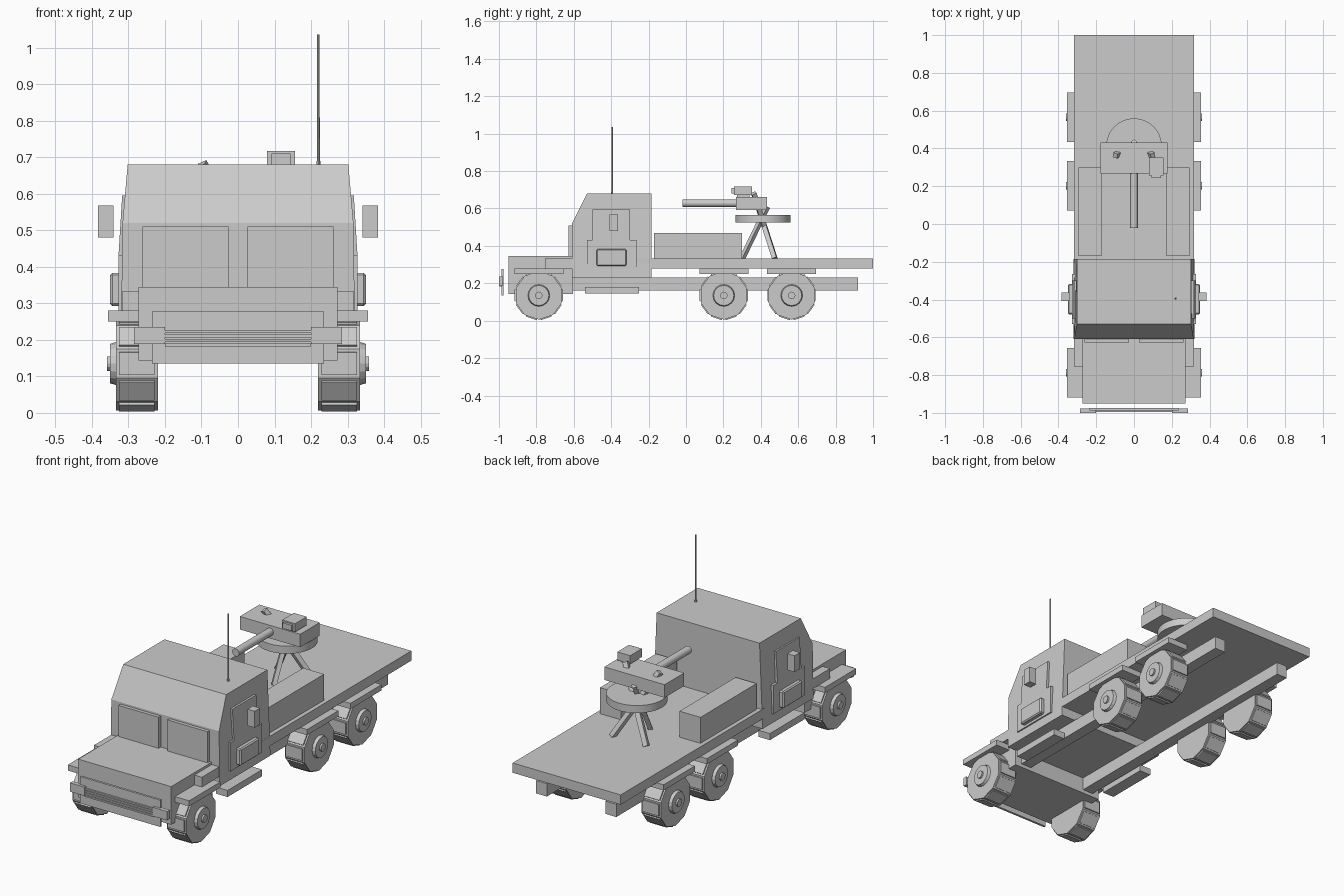
import bpy, bmesh, math
from mathutils import Vector, Matrix

cube = bpy.data.objects.get("Cube")
if cube:
    bpy.data.objects.remove(cube)

grey = bpy.data.materials.new("plain grey")
grey.use_nodes = True
grey.diffuse_color = (0.6, 0.6, 0.6, 1)
grey.node_tree.nodes["Principled BSDF"].inputs["Base Color"].default_value = (0.6, 0.6, 0.6, 1)


def finish(name, bm):
    bmesh.ops.recalc_face_normals(bm, faces=bm.faces[:])
    mesh = bpy.data.meshes.new(name)
    bm.to_mesh(mesh)
    bm.free()
    mesh.materials.append(grey)
    obj = bpy.data.objects.new(name, mesh)
    bpy.context.collection.objects.link(obj)
    return obj


def smooth(obj):
    bpy.ops.object.select_all(action='DESELECT')
    bpy.context.view_layer.objects.active = obj
    obj.select_set(True)
    bpy.ops.object.shade_smooth_by_angle(angle=math.radians(35))


def box(name, x, y, z):
    """Box from (min, max) ranges on each axis."""
    bm = bmesh.new()
    bmesh.ops.create_cube(bm, size=1)
    for v in bm.verts:
        for i, (lo, hi) in enumerate((x, y, z)):
            v.co[i] = lo if v.co[i] < 0 else hi
    return finish(name, bm)


def pair(name, x, y, z):
    """The same box on both sides."""
    box("left_" + name, x, y, z)
    box("right_" + name, (-x[1], -x[0]), y, z)


def rod(name, a, b, r, sides=16, r2=None):
    """Cylinder from point a to point b."""
    a, b = Vector(a), Vector(b)
    bm = bmesh.new()
    turn = (b - a).to_track_quat('Z', 'Y').to_matrix().to_4x4()
    bmesh.ops.create_cone(bm, cap_ends=True, segments=sides, radius1=r,
                          radius2=r if r2 is None else r2, depth=(b - a).length,
                          matrix=Matrix.Translation((a + b) / 2) @ turn)
    return finish(name, bm)


def prism(name, profile, x0, x1):
    """Side (y, z) profile stretched across x."""
    bm = bmesh.new()
    face = bm.faces.new([bm.verts.new((x0, y, z)) for y, z in profile])
    out = bmesh.ops.extrude_face_region(bm, geom=[face])["geom"]
    for v in out:
        if isinstance(v, bmesh.types.BMVert):
            v.co.x = x1
    return finish(name, bm)


def wheel(name, side, y):
    """Faceted tyre with raised tread blocks, hub and cap."""
    z, r, n = 0.135, 0.129, 10
    bm = bmesh.new()
    bmesh.ops.create_cone(bm, cap_ends=True, segments=n, radius1=r, radius2=r, depth=0.115,
                          matrix=Matrix.Translation((side * 0.277, y, z))
                          @ Matrix.Rotation(math.pi / 2, 4, 'Y')
                          @ Matrix.Rotation(math.pi / n, 4, 'Z'))
    treads = [f for f in bm.faces if len(f.verts) == 4]
    bmesh.ops.recalc_face_normals(bm, faces=bm.faces[:])
    bmesh.ops.inset_individual(bm, faces=treads, thickness=0.012)
    bmesh.ops.inset_individual(bm, faces=treads, thickness=0.001, depth=0.006)
    finish(name + "_tyre", bm)
    rod(name + "_hub", (side * 0.33, y, z), (side * 0.35, y, z), 0.06, 16, 0.054)
    rod(name + "_cap", (side * 0.35, y, z), (side * 0.359, y, z), 0.02, 12)


# Chassis and load bed
box("load_bed", (-0.317, 0.317), (-0.755, 1), (0.28, 0.332))
pair("chassis_rail", (0.172, 0.235), (-0.61, 0.92), (0.162, 0.23))
pair("side_step", (0.25, 0.317), (-0.54, -0.25), (0.145, 0.18))
pair("storage_box", (0.172, 0.295), (-0.17, 0.3), (0.332, 0.47))

# Wheels with flat mudguards
for axle, y in (("front", -0.787), ("middle", 0.202), ("rear", 0.565)):
    pair(axle + "_mudguard", (0.235, 0.356), (y - 0.131, y + 0.131), (0.25, 0.28))
    for label, side in (("left", 1), ("right", -1)):
        wheel(f"{label}_{axle}_wheel", side, y)

# Hood and front bumper
box("hood", (-0.273, 0.273), (-0.95, -0.605), (0.143, 0.345))
box("bumper_plate", (-0.235, 0.235), (-0.987, -0.975), (0.135, 0.277))
pair("bumper_end", (0.2, 0.285), (-1, -0.978), (0.188, 0.235))
for i in range(4):
    z = 0.182 + i * 0.012
    box(f"grille_bar_{i + 1}", (-0.2, 0.2), (-0.996, -0.984), (z, z + 0.008))

# Cab, narrowing towards the roof
cab = prism("cab", [(-0.61, 0.23), (-0.61, 0.52), (-0.53, 0.68), (-0.185, 0.68), (-0.185, 0.23)], -1, 1)
for v in cab.data.vertices:
    width = 0.302 if v.co.z > 0.6 else 0.316 if v.co.z > 0.4 else 0.32
    v.co.x *= width
pair("windshield_pane", (0.026, 0.261), (-0.628, -0.605), (0.345, 0.51))

# Doors, door panels and mirrors
door = [(-0.53, 0.28), (-0.53, 0.432), (-0.5, 0.432), (-0.5, 0.595),
        (-0.3, 0.595), (-0.3, 0.432), (-0.265, 0.432), (-0.265, 0.28)]
for label, side in (("left", 1), ("right", -1)):
    leaf = prism(label + "_door", door, side * 0.295, side * 0.327)
    for v in leaf.data.vertices:
        if v.co.z > 0.5:
            v.co.x -= side * 0.01
    panel = prism(label + "_door_panel", [(-0.478, 0.293), (-0.478, 0.383), (-0.318, 0.383), (-0.318, 0.293)],
                  side * 0.32, side * 0.35)
    bevel = panel.modifiers.new("edge", 'BEVEL')
    bevel.width = 0.006
    bevel.segments = 1
pair("mirror", (0.341, 0.383), (-0.408, -0.363), (0.48, 0.567))

# Antenna
smooth(rod("antenna_base", (0.22, -0.395, 0.675), (0.22, -0.395, 0.69), 0.006, 10))
smooth(rod("antenna", (0.22, -0.395, 0.68), (0.22, -0.395, 1.036), 0.0042, 10, 0.0035))

# Gun mount: turntable on three crossed legs
smooth(rod("turntable", (0, 0.412, 0.525), (0, 0.412, 0.565), 0.147, 48))
rod("front_mount_leg", (0, 0.3, 0.332), (0, 0.435, 0.61), 0.016, 4)
for label, side in (("left", 1), ("right", -1)):
    rod(label + "_mount_leg", (side * 0.1, 0.475, 0.332), (side * -0.1, 0.362, 0.682), 0.018, 4)

# Gun body, barrel and sight
box("gun_body", (-0.177, 0.177), (0.268, 0.432), (0.593, 0.662))
smooth(rod("gun_barrel", (0, -0.02, 0.628), (0, 0.28, 0.628), 0.02, 20))
box("sight_stand", (0.095, 0.14), (0.272, 0.34), (0.655, 0.68))
box("sight_box", (0.08, 0.156), (0.256, 0.353), (0.673, 0.717))
box("sight_lens", (0.092, 0.144), (0.243, 0.258), (0.68, 0.71))
